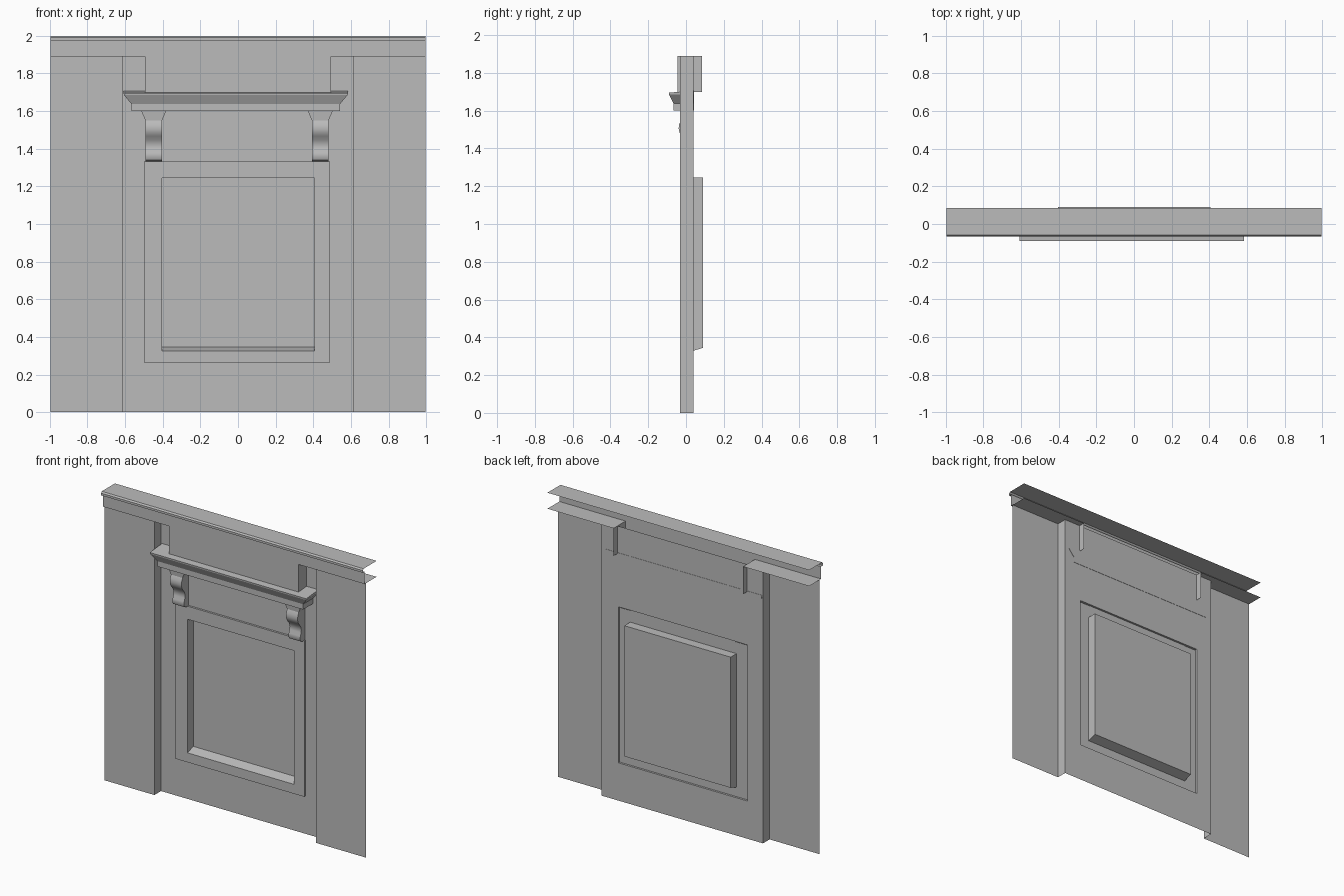
import bpy
import bmesh

cube = bpy.data.objects.get("Cube")
if cube:
    bpy.data.objects.remove(cube, do_unlink=True)

stone = bpy.data.materials.new("plain grey")
stone.use_nodes = True
GREY = (0.5, 0.5, 0.5, 1)
stone.diffuse_color = GREY
stone.node_tree.nodes["Principled BSDF"].inputs["Base Color"].default_value = GREY

HALF = 0.997       # half the wall width
OPENING = 0.615    # half the width between the side panels
FRIEZE = 0.493     # half the width of the dropped frieze
WALL, FRONT, BACK = 0.041, -0.031, 0.084
FACE = -0.046      # front of the frieze
SOFFIT = 1.89


def make(name, faces):
    """Build an object from a list of faces given as corner points."""
    bm = bmesh.new()
    for corners in faces:
        bm.faces.new([bm.verts.new(c) for c in corners])
    bmesh.ops.remove_doubles(bm, verts=bm.verts, dist=0.0001)
    mesh = bpy.data.meshes.new(name)
    bm.to_mesh(mesh)
    bm.free()
    mesh.materials.append(stone)
    obj = bpy.data.objects.new(name, mesh)
    bpy.context.collection.objects.link(obj)
    return obj


def bridge(loops):
    """Join consecutive closed loops of equal length with quads."""
    faces = []
    for a, b in zip(loops, loops[1:]):
        n = len(a)
        for i in range(n):
            j = (i + 1) % n
            faces.append([a[i], a[j], b[j], b[i]])
    return faces


def rect(x0, x1, z0, z1, y):
    return [(x0, y, z0), (x1, y, z0), (x1, y, z1), (x0, y, z1)]


# Centre wall: raised frame around a deep recess with a sloping sill
frame = (-0.496, 0.486, 0.26, 1.335)
loops = [rect(-OPENING, OPENING, 0, SOFFIT, WALL),
         rect(*frame, WALL),
         rect(*frame, WALL - 0.014),
         rect(-0.404, 0.406, 0.325, 1.245, WALL - 0.014),
         rect(-0.404, 0.406, 0.345, 1.245, 0.091)]
make("centre_panel", bridge(loops) + [loops[-1]])

# Side panels with the reveal that steps back to the centre wall
for side, s in (("left", 1), ("right", -1)):
    panel = rect(s * OPENING, s * HALF, 0, SOFFIT, FRONT)
    x = s * OPENING
    reveal = [(x, WALL, 0), (x, FRONT, 0), (x, FRONT, SOFFIT), (x, WALL, SOFFIT)]
    if s < 0:
        panel.reverse()
        reveal.reverse()
    make(side + "_side_panel", [panel, reveal])

    # Underside of the cornice and the return beside the dropped frieze
    x = s * FRIEZE
    soffit = [(x, FACE, SOFFIT), (x, BACK, SOFFIT),
              (s * HALF, BACK, SOFFIT), (s * HALF, FACE, SOFFIT)]
    end = [(x, FACE, 1.7), (x, BACK, 1.7), (x, BACK, SOFFIT), (x, FACE, SOFFIT)]
    if s < 0:
        soffit.reverse()
        end.reverse()
    make(side + "_cornice_soffit", [soffit, end])

# Frieze: full-width band with a dropped centre
make("frieze", [rect(-HALF, -FRIEZE, SOFFIT, 1.975, FACE),
                rect(-FRIEZE, FRIEZE, SOFFIT, 1.975, FACE),
                rect(FRIEZE, HALF, SOFFIT, 1.975, FACE),
                rect(-FRIEZE, FRIEZE, 1.7, SOFFIT, FACE)])

# Cornice: open profile swept along the wall
profile = [(FACE, 1.975), (-0.066, 1.975), (-0.066, 1.99), (-0.058, 2), (BACK, 2)]
make("cornice", [[(-HALF, *a), (HALF, *a), (HALF, *b), (-HALF, *b)]
                 for a, b in zip(profile, profile[1:])])


# Mantel shelf: stacked outlines, flaring outwards to a sloped top
def outline(z, inset, rise=0):
    x0, x1, y = -0.608 + inset, 0.584 - inset, -0.091 + 0.6 * inset
    return [(x0, y, z), (x1, y, z), (x1, WALL + 0.002, z + rise), (x0, WALL + 0.002, z + rise)]


loops = [outline(1.6, 0.042), outline(1.637, 0.042),
         outline(1.685, 0.002), outline(1.695, 0, 0.012)]
make("mantel_shelf", bridge(loops) + [loops[0][::-1], loops[-1]])

# Corbels: S-shaped scroll under a flared cap
scroll = [(WALL, 1.333), (0.015, 1.333), (-0.004, 1.34), (-0.012, 1.358), (-0.009, 1.378),
          (0.0, 1.4), (0.002, 1.42), (-0.006, 1.445), (-0.024, 1.467), (-0.035, 1.485),
          (-0.039, 1.505), (-0.036, 1.528), (-0.026, 1.55), (WALL, 1.55)]
for name, x in (("left", 0.437), ("right", -0.448)):
    a, b = [[(x + w, *p) for p in scroll] for w in (-0.044, 0.044)]
    faces = [[a[i], b[i], b[i + 1], a[i + 1]] for i in range(len(a) - 1)]
    body = make(name + "_corbel", faces + [a[::-1], b])
    bpy.ops.object.select_all(action="DESELECT")
    body.select_set(True)
    bpy.context.view_layer.objects.active = body
    bpy.ops.object.shade_smooth_by_angle(angle=0.7)

    cap = [[(x - w, y, z), (x + w, y, z), (x + w, WALL, z), (x - w, WALL, z)]
           for z, w, y in ((1.55, 0.044, -0.027), (1.6, 0.066, -0.031))]
    make(name + "_corbel_cap", bridge(cap) + [cap[0][::-1]])
